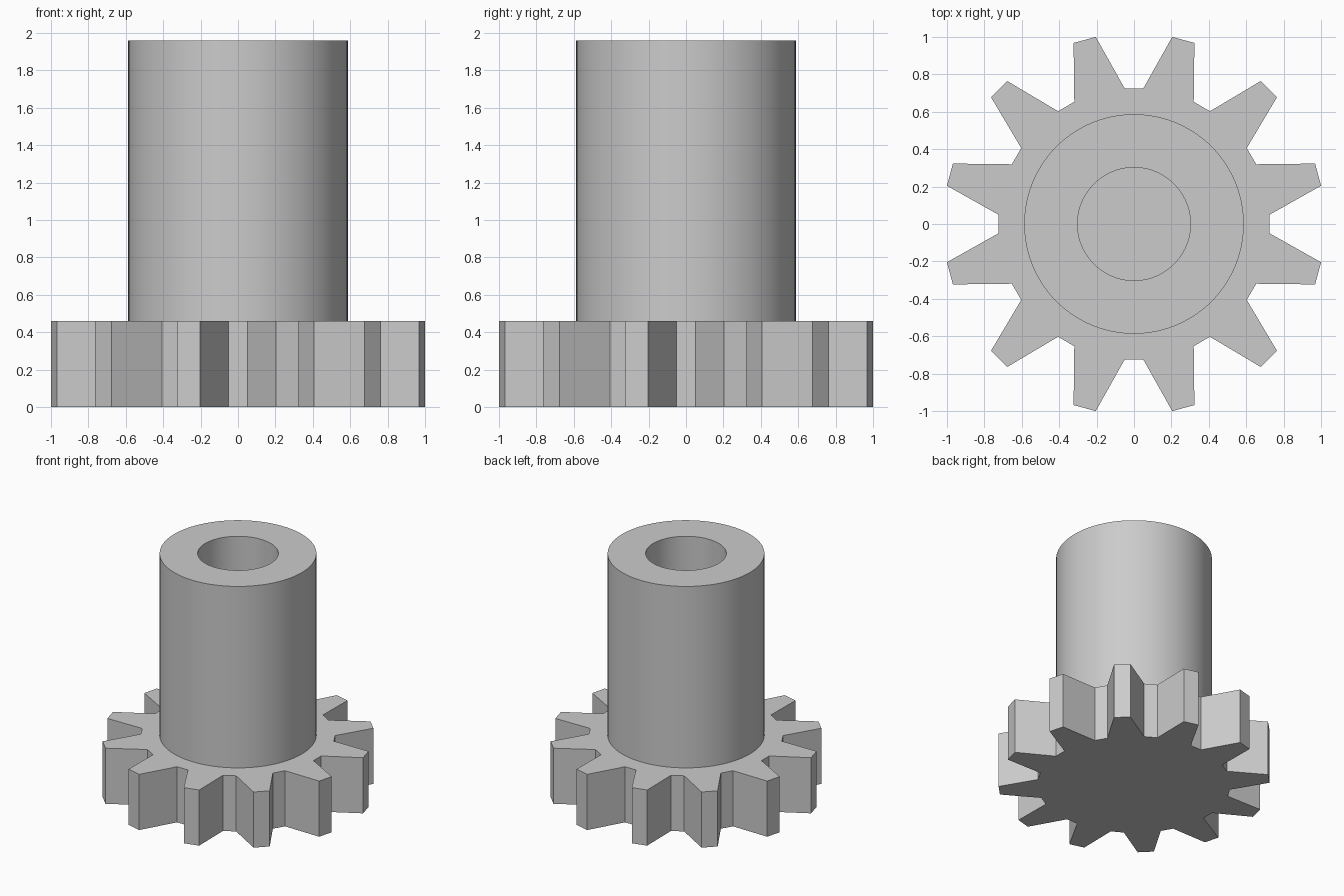
import bpy
import bmesh
from math import radians, sin, cos, tau

cube = bpy.data.objects.get("Cube")
if cube:
    bpy.data.objects.remove(cube, do_unlink=True)

TEETH = 12
GEAR_HEIGHT, HUB_TOP = 0.46, 1.96
TIP_RADIUS, ROOT_RADIUS = 1.0208, 0.727
TIP_HALF, ROOT_HALF = radians(3.45), radians(11.05)
HUB_RADIUS, BORE_RADIUS = 0.587, 0.302
SEGMENTS = 96

# Plain grey material
grey = bpy.data.materials.new("light grey")
grey.use_nodes = True
color = (0.6, 0.6, 0.6, 1)
grey.diffuse_color = color
grey.node_tree.nodes["Principled BSDF"].inputs["Base Color"].default_value = color


def add_object(name, bm):
    mesh = bpy.data.meshes.new(name)
    bmesh.ops.recalc_face_normals(bm, faces=bm.faces)
    bm.to_mesh(mesh)
    bm.free()
    mesh.materials.append(grey)
    obj = bpy.data.objects.new(name, mesh)
    bpy.context.collection.objects.link(obj)
    return obj


# Toothed wheel: tapered tooth outline, extruded upwards
bm = bmesh.new()
outline = []
for i in range(TEETH):
    middle = tau * (i + 0.5) / TEETH
    for radius, offset in ((ROOT_RADIUS, -ROOT_HALF), (TIP_RADIUS, -TIP_HALF),
                           (TIP_RADIUS, TIP_HALF), (ROOT_RADIUS, ROOT_HALF)):
        a = middle + offset
        outline.append(bm.verts.new((radius * cos(a), radius * sin(a), 0)))
base = bm.faces.new(outline)
raised = bmesh.ops.extrude_face_region(bm, geom=[base], use_keep_orig=True)
top_verts = [g for g in raised["geom"] if isinstance(g, bmesh.types.BMVert)]
bmesh.ops.translate(bm, verts=top_verts, vec=(0, 0, GEAR_HEIGHT))
add_object("gear_wheel", bm)

# Hollow hub: outer wall, rim and bore as one revolved profile
bm = bmesh.new()
profile = ((HUB_RADIUS, GEAR_HEIGHT), (HUB_RADIUS, HUB_TOP),
           (BORE_RADIUS, HUB_TOP), (BORE_RADIUS, GEAR_HEIGHT))
rings = [[bm.verts.new((r * cos(tau * i / SEGMENTS), r * sin(tau * i / SEGMENTS), z))
          for i in range(SEGMENTS)] for r, z in profile]
for lower, upper in zip(rings, rings[1:] + rings[:1]):
    for i in range(SEGMENTS):
        j = (i + 1) % SEGMENTS
        bm.faces.new((lower[i], lower[j], upper[j], upper[i]))
hub = add_object("hollow_hub", bm)

# Smooth round walls with crisp rims
bpy.ops.object.select_all(action="DESELECT")
hub.select_set(True)
bpy.context.view_layer.objects.active = hub
bpy.ops.object.shade_smooth_by_angle(angle=radians(30))
